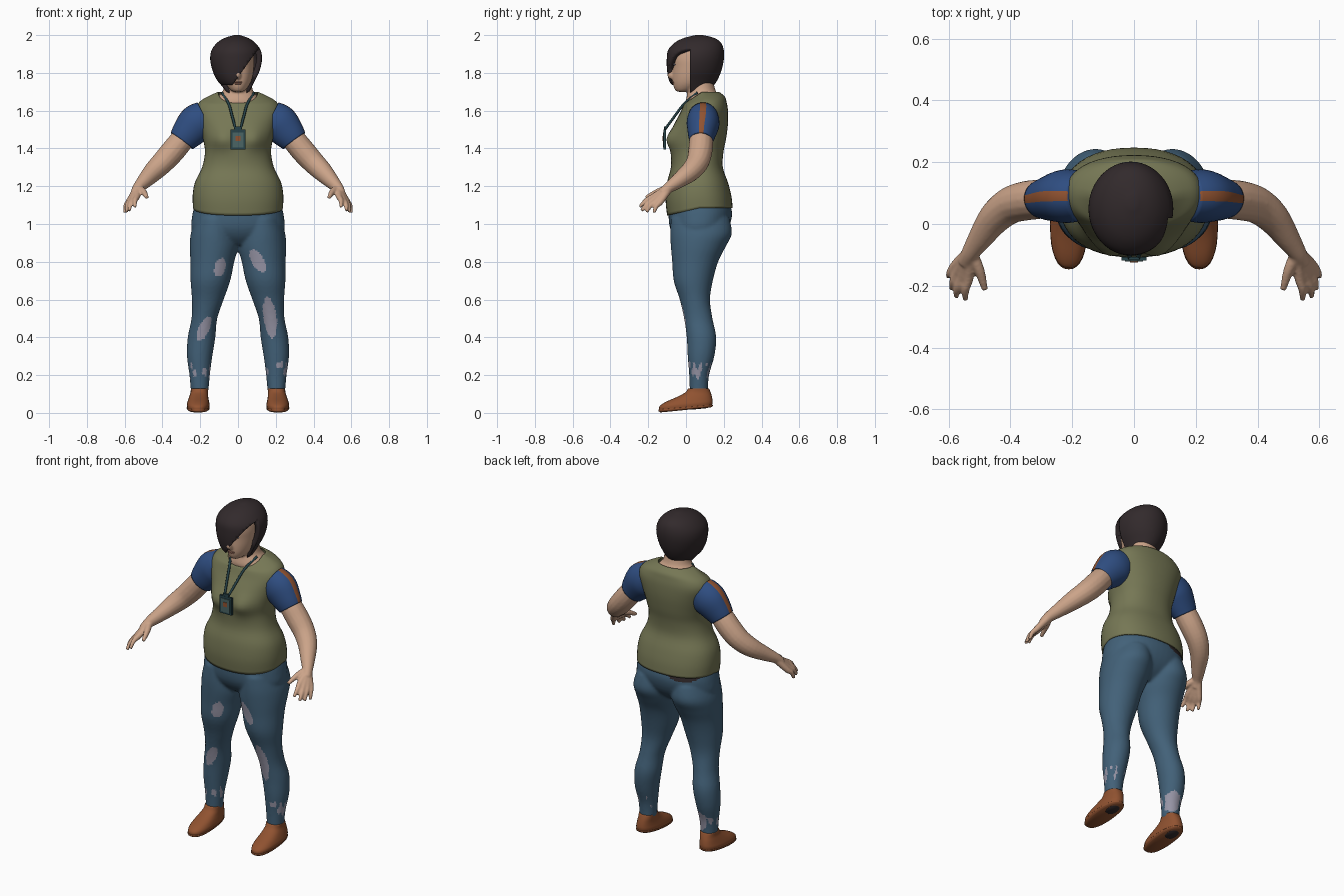
import bpy, bmesh, math
from mathutils import Vector, Matrix, noise

cube = bpy.data.objects.get("Cube")
if cube:
    bpy.data.objects.remove(cube, do_unlink=True)


def material(name, r, g, b):
    m = bpy.data.materials.new(name)
    m.use_nodes = True
    m.diffuse_color = (r, g, b, 1)
    bsdf = next(n for n in m.node_tree.nodes if n.type == 'BSDF_PRINCIPLED')
    bsdf.inputs["Base Color"].default_value = (r, g, b, 1)
    bsdf.inputs["Roughness"].default_value = 0.8
    return m


SKIN = material("skin", .6, .37, .25)
LIPS = material("lips", .42, .2, .14)
HAIR = material("dark hair", .032, .023, .025)
SHIRT = material("olive shirt", .18, .185, .09)
SLEEVE = material("blue sleeve", .028, .075, .22)
DENIM = material("denim", .055, .12, .19)
WORN = material("worn denim", .31, .3, .38)
RUST = material("rust leather", .28, .085, .03)
TEAL = material("dark teal", .02, .055, .065)
PANEL = material("badge panel", .07, .13, .13)


def skin_rings(bm, rings, cap_start=True, cap_end=True):
    """Join rings of points with quads."""
    loops = [[bm.verts.new(p) for p in ring] for ring in rings]
    n = len(loops[0])
    for a, b in zip(loops, loops[1:]):
        for j in range(n):
            k = (j + 1) % n
            bm.faces.new((a[j], a[k], b[k], b[j]))
    if cap_start:
        bm.faces.new(loops[0])
    if cap_end:
        bm.faces.new(loops[-1])


def refine(rows, steps=4):
    """Smooth interpolation between key rows."""
    out, last = [], len(rows) - 1
    for i in range(last):
        quad = [rows[max(i - 1, 0)], rows[i], rows[i + 1], rows[min(i + 2, last)]]
        for s in range(steps):
            t = s / steps
            out.append([b + .5 * t * (c - a + t * (2 * a - 5 * b + 4 * c - d + t * (3 * (b - c) + d - a)))
                        for a, b, c, d in zip(*quad)])
    return out + [list(rows[-1])]


def loft(bm, rows, side=1, n=48, power=1.0, **caps):
    """Rows are z, centre x, half width, front y, back y and front dip."""
    rings = []
    for z, cx, hx, yf, yb, dip in refine([tuple(r) + (0,) * (6 - len(r)) for r in rows]):
        ring = []
        for j in range(n):
            a = math.tau * j / n
            c, s = (math.copysign(abs(f) ** power, f) for f in (math.cos(a), math.sin(a)))
            ring.append((side * (cx + hx * c), (yf + yb) / 2 + s * (yb - yf) / 2, z - dip * max(0, -s)))
        rings.append(ring)
    skin_rings(bm, rings, **caps)


def tube(bm, path, side=1, n=16, depth=1.0, steps=4, **caps):
    """Path rows are x, y, z, radius."""
    rows = refine(path, steps)
    pts = [Vector(r[:3]) for r in rows]
    rings = []
    for i, row in enumerate(rows):
        t = (pts[min(i + 1, len(pts) - 1)] - pts[max(i - 1, 0)]).normalized()
        u = t.cross(Vector((0, 1, 0))).normalized()
        v = t.cross(u) * depth
        ring = [pts[i] + row[3] * (u * math.cos(math.tau * j / n) + v * math.sin(math.tau * j / n))
                for j in range(n)]
        rings.append([(side * p.x, p.y, p.z) for p in ring])
    skin_rings(bm, rings, **caps)


def blob(bm, loc, scale):
    bmesh.ops.create_uvsphere(bm, u_segments=16, v_segments=10, radius=1,
                              matrix=Matrix.Translation(loc) @ Matrix.Diagonal((*scale, 1)))


def box(bm, loc, size):
    bmesh.ops.create_cube(bm, size=1, matrix=Matrix.Translation(loc) @ Matrix.Diagonal((*size, 1)))


def finish(bm, name, mats, voxel=0, rule=None, solid=0, smooth=True):
    bmesh.ops.recalc_face_normals(bm, faces=bm.faces[:])
    mesh = bpy.data.meshes.new(name)
    bm.to_mesh(mesh)
    bm.free()
    obj = bpy.data.objects.new(name, mesh)
    bpy.context.collection.objects.link(obj)
    if voxel:  # fuse overlapping parts into one soft surface
        mod = obj.modifiers.new("fuse", 'REMESH')
        mod.mode, mod.voxel_size = 'VOXEL', voxel
        mod = obj.modifiers.new("soften", 'SMOOTH')
        mod.factor, mod.iterations = .5, 3
        fused = bpy.data.meshes.new_from_object(obj.evaluated_get(bpy.context.evaluated_depsgraph_get()))
        obj.modifiers.clear()
        obj.data = mesh = fused
        mesh.materials.clear()
    for m in mats:
        mesh.materials.append(m)
    for p in mesh.polygons:
        p.use_smooth = smooth
        p.material_index = rule(p) if rule else 0
    if solid:
        mod = obj.modifiers.new("thickness", 'SOLIDIFY')
        mod.thickness, mod.offset = solid, -1
    return obj


# Head and neck
bm = bmesh.new()
loft(bm, [(1.58, 0, .15, .02, .18), (1.64, 0, .13, 0, .19), (1.68, 0, .1, .005, .175),
          (1.71, 0, .078, .012, .155), (1.78, 0, .068, .02, .14)])
loft(bm, [(1.7, 0, .022, -.045, .0), (1.71, 0, .04, -.058, .05), (1.74, 0, .063, -.069, .11),
          (1.78, 0, .077, -.072, .14), (1.83, 0, .084, -.072, .155), (1.88, 0, .086, -.074, .16),
          (1.93, 0, .077, -.055, .15), (1.965, 0, .03, 0, .1)])
tube(bm, [(0, -.062, 1.855, .01), (0, -.076, 1.82, .012), (0, -.085, 1.79, .016), (0, -.07, 1.775, .012)])
finish(bm, "head_and_neck", [SKIN], voxel=.007)

# Face details
for side, label in ((1, "left"), (-1, "right")):
    bm = bmesh.new()
    blob(bm, (side * .035, -.061, 1.845), (.014, .006, .006))
    finish(bm, label + "_eye", [WORN])
    bm = bmesh.new()
    blob(bm, (side * .035, -.066, 1.845), (.006, .003, .006))
    blob(bm, (side * .037, -.064, 1.866), (.019, .006, .003))
    finish(bm, label + "_iris_and_brow", [HAIR])
bm = bmesh.new()
blob(bm, (0, -.066, 1.751), (.024, .008, .005))
blob(bm, (0, -.065, 1.743), (.02, .008, .005))
finish(bm, "mouth", [LIPS])

# Bob haircut with a slanted fringe
bm = bmesh.new()
loft(bm, [(1.69, 0, .055, 0, .12), (1.73, -.005, .08, -.07, .145), (1.76, -.01, .1, -.09, .165),
          (1.81, -.01, .124, -.1, .187), (1.87, -.01, .137, -.102, .2), (1.92, -.01, .13, -.095, .2),
          (1.96, -.01, .1, -.06, .185), (1.985, -.008, .062, -.01, .15), (2, -.005, .015, .05, .09)],
     cap_start=False)
corner = Vector((-.03, .02, 1.735))
for normal in ((1.4, 0, -1), (0, 1, 0), (0, 0, 1)):
    bmesh.ops.bisect_plane(bm, geom=bm.verts[:] + bm.edges[:] + bm.faces[:], plane_co=corner, plane_no=normal)
opening = []
for f in bm.faces:
    d = f.calc_center_median() - corner
    if d.y < 0 and d.z < max(1.4 * d.x, 0):
        opening.append(f)
bmesh.ops.delete(bm, geom=opening, context='FACES')
finish(bm, "hair", [HAIR], solid=.028)

# Shirt body
bm = bmesh.new()
loft(bm, [(1.085, 0, .238, -.1, .247, .04), (1.15, 0, .24, -.108, .24, .02), (1.22, 0, .228, -.1, .222),
          (1.3, 0, .19, -.08, .195), (1.38, 0, .175, -.08, .198), (1.45, 0, .185, -.083, .212),
          (1.53, 0, .205, -.06, .222), (1.6, 0, .222, -.03, .222, .01), (1.645, 0, .205, -.015, .215, .02),
          (1.675, 0, .16, -.01, .205, .04), (1.7, 0, .105, -.005, .175, .06)],
     power=.88, cap_start=False, cap_end=False)
for v in bm.verts:
    if v.co.y < 0:
        v.co.y -= .03 * math.exp(-((abs(v.co.x) - .085) ** 2 + (v.co.z - 1.45) ** 2) / .0035)
finish(bm, "shirt", [SHIRT], solid=.008)

# Sleeves with a stripe, arms and hands
fingers = [((.535, -.172, 1.145), (.545, -.245, 1.09)), ((.555, -.17, 1.13), (.575, -.235, 1.07)),
           ((.57, -.155, 1.122), (.59, -.21, 1.063)), ((.578, -.135, 1.118), (.6, -.17, 1.06))]
for side, label in ((1, "left"), (-1, "right")):
    n = 32
    bm = bmesh.new()
    tube(bm, [(.17, .09, 1.56, .095), (.22, .09, 1.53, .102), (.27, .083, 1.475, .086), (.297, .08, 1.44, .073)],
         side, n, depth=.85, cap_end=False)
    finish(bm, label + "_sleeve", [SLEEVE, RUST], solid=.008,
           rule=lambda p: int(len(p.vertices) == 4 and p.index % n in (0, n - 1)))
    bm = bmesh.new()
    tube(bm, [(.24, .083, 1.51, .055), (.3, .08, 1.44, .063), (.35, .075, 1.38, .064), (.4, .06, 1.325, .06),
              (.45, .02, 1.275, .053), (.5, -.05, 1.222, .039), (.53, -.095, 1.19, .029),
              (.545, -.125, 1.16, .026)], side)
    for knuckle, tip in fingers:
        middle = (Vector(knuckle) + Vector(tip)) / 2 + Vector((.005, -.004, .006))
        tube(bm, [(.53, -.09, 1.19, .022), (*knuckle, .017), (*middle, .013), (*tip, .009)], side)
    tube(bm, [(.525, -.095, 1.19, .02), (.5, -.15, 1.17, .017), (.482, -.213, 1.14, .01)], side)
    finish(bm, label + "_arm_and_hand", [SKIN], voxel=.006)

# Trousers: pelvis and legs fused, with worn patches
patches = [(-.095, .77, .03, .05, .2), (-.18, .445, .03, .065, .4),
           (.105, .805, .036, .06, -.45), (.17, .505, .035, .11, -.13)]


def wear(p):
    c = p.center
    if c.y > 0 and 1.05 < c.z < 1.12 and ((c.x + .13) / .08) ** 2 + ((c.z - 1.09) / .035) ** 2 < 1:
        return 2
    if p.normal.y < -.1:
        for x, z, rx, rz, lean in patches:
            if ((c.x - x - lean * (c.z - z)) / rx) ** 2 + ((c.z - z) / rz) ** 2 < 1:
                return 1
    if .18 < c.z < .27 and noise.noise(Vector((c.x * 45, c.y * 45, c.z * 16))) > .15 + 4 * abs(c.z - .215):
        return 1
    if c.x < 0 and p.normal.y > .2 and ((c.x + .18) / .04) ** 2 + ((c.z - .2) / .06) ** 2 < 1:
        return 1
    return 0


bm = bmesh.new()
loft(bm, [(1.14, 0, .215, -.07, .21), (1.09, 0, .232, -.087, .238), (1.04, 0, .243, -.092, .243),
          (.98, 0, .247, -.085, .225), (.93, 0, .22, -.06, .19), (.89, 0, .15, -.02, .14)], power=.92)
for side in (1, -1):
    loft(bm, [(1.03, .118, .108, -.08, .23), (.95, .125, .125, -.083, .243), (.88, .127, .128, -.08, .21),
              (.8, .136, .116, -.073, .17), (.7, .146, .105, -.065, .142), (.6, .16, .084, -.033, .127),
              (.5, .178, .068, -.01, .14), (.4, .193, .073, .004, .16), (.3, .203, .067, .009, .15),
              (.2, .203, .054, .017, .122), (.11, .203, .046, .02, .115)], side)
finish(bm, "trousers", [DENIM, WORN, HAIR], voxel=.009, rule=wear)

# Shoes, rising slightly towards the heel
for side, label in ((1, "left"), (-1, "right")):
    for part, mat, rows in (
            ("upper", RUST, [(.014, .211, .058, -.142, .138), (.035, .211, .06, -.14, .141),
                             (.055, .21, .056, -.11, .14), (.08, .208, .05, -.05, .136),
                             (.105, .205, .046, -.005, .13), (.13, .204, .046, .012, .122)]),
            ("sole", RUST, [(.002, .211, .052, -.135, .132), (.01, .211, .06, -.146, .142),
                            (.018, .211, .06, -.146, .142)]),
            ("tread", HAIR, [(0, .211, .03, .03, .11), (.004, .211, .032, .025, .115)])):
        bm = bmesh.new()
        loft(bm, rows, side, n=32, power=.85)
        for v in bm.verts:
            v.co.z += .1 * (v.co.y + .14) * max(0, 1 - v.co.z / .13)
        finish(bm, label + "_shoe_" + part, [mat])

# Badge on a neck cord
bm = bmesh.new()
for side in (1, -1):
    tube(bm, [(.012, -.112, 1.5, .007), (.03, -.062, 1.568, .007), (.05, -.008, 1.638, .007),
              (.085, .06, 1.695, .007)], side, n=8)
finish(bm, "neck_cord", [TEAL])
for name, mat, loc, size in (("badge_holder", TEAL, (0, -.112, 1.447), (.08, .012, .105)),
                             ("badge_clip", TEAL, (0, -.112, 1.505), (.034, .01, .02)),
                             ("badge_card", PANEL, (0, -.119, 1.445), (.058, .004, .08)),
                             ("badge_mark", RUST, (0, -.122, 1.452), (.026, .004, .026))):
    bm = bmesh.new()
    box(bm, loc, size)
    finish(bm, name, [mat], smooth=False)
